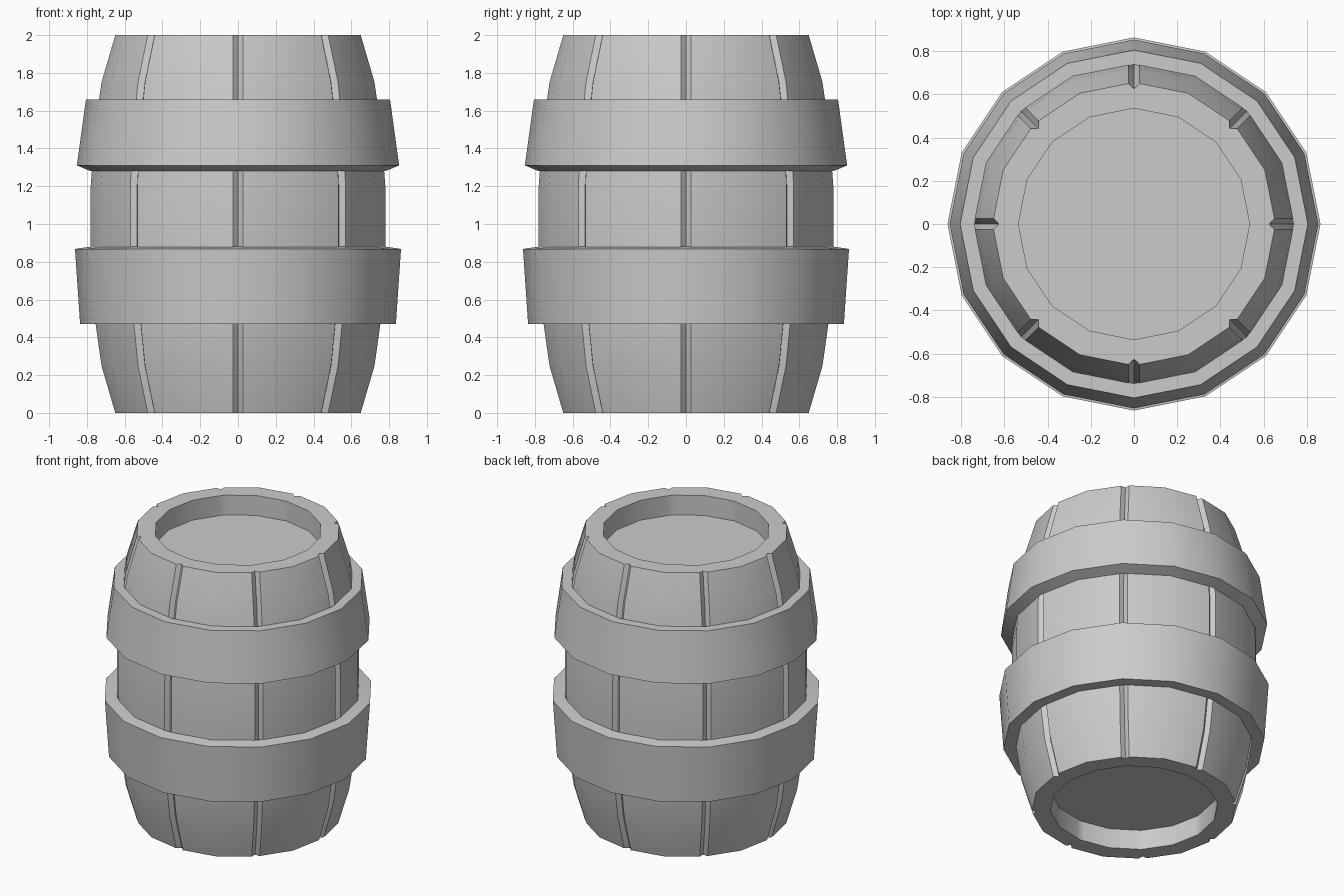
import bpy, bmesh
from math import sin, cos, tan, pi, radians

if "Cube" in bpy.data.objects:
    bpy.data.objects.remove(bpy.data.objects["Cube"])

GROOVE_HALF = 0.026
GROOVE_DEPTH = 0.03


def polygon_ring(r, z):
    return [(r * cos(i * pi / 8), r * sin(i * pi / 8), z) for i in range(16)]


def stave_ring(r, z, depth):
    """16-sided ring with a V notch at every second corner."""
    pts = []
    w = GROOVE_HALF
    edge = r - w * tan(pi / 16)
    local = [(edge, -w), (r - depth, 0), (edge, w),
             (r * cos(pi / 8), r * sin(pi / 8))]
    for i in range(8):
        c, s = cos(i * pi / 4), sin(i * pi / 4)
        pts += [(x * c - y * s, x * s + y * c, z) for x, y in local]
    return pts


def loft(name, rings, closed):
    """Skin a stack of rings; cap the ends, or join last to first."""
    bm = bmesh.new()
    rows = [[bm.verts.new(p) for p in ring] for ring in rings]
    pairs = list(zip(rows, rows[1:]))
    if closed:
        pairs.append((rows[-1], rows[0]))
    else:
        bm.faces.new(rows[0])
        bm.faces.new(rows[-1])
    n = len(rows[0])
    for a, b in pairs:
        for i in range(n):
            j = (i + 1) % n
            bm.faces.new((a[i], a[j], b[j], b[i]))
    bmesh.ops.recalc_face_normals(bm, faces=bm.faces)
    mesh = bpy.data.meshes.new(name)
    bm.to_mesh(mesh)
    bm.free()
    obj = bpy.data.objects.new(name, mesh)
    bpy.context.collection.objects.link(obj)
    bpy.ops.object.select_all(action='DESELECT')
    obj.select_set(True)
    bpy.context.view_layer.objects.active = obj
    bpy.ops.object.shade_smooth_by_angle(angle=radians(30))
    return obj


# Barrel body: recessed bottom, bulging grooved staves, recessed lid
half = [(0.535, 0.14, 0), (0.535, 0, 0), (0.655, 0, GROOVE_DEPTH),
        (0.728, 0.25, GROOVE_DEPTH), (0.763, 0.5, GROOVE_DEPTH),
        (0.785, 0.8, GROOVE_DEPTH)]
profile = half + [(r, 2 - z, d) for r, z, d in reversed(half)]
loft("barrel_body", [stave_ring(*p) for p in profile], False)

# Hoops: 16-sided bands around the staves
hoops = {
    "upper_hoop": [(0.738, 1.66), (0.805, 1.66), (0.853, 1.31), (0.78, 1.28)],
    "lower_hoop": [(0.78, 0.88), (0.863, 0.868), (0.836, 0.47), (0.755, 0.47)],
}
for name, section in hoops.items():
    loft(name, [polygon_ring(r, z) for r, z in section], True)
